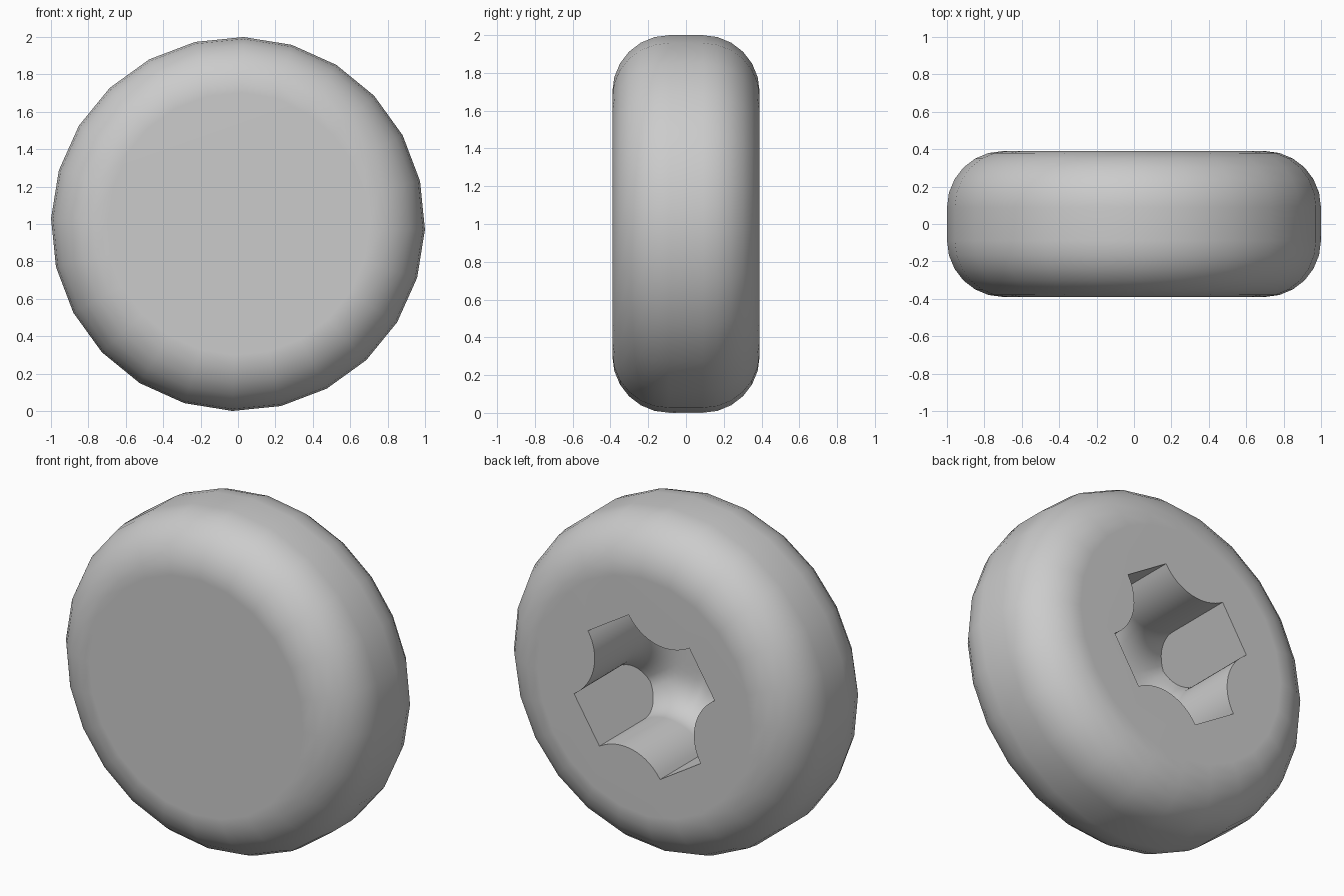
import bpy
import bmesh
from math import sin, cos, pi, radians, sqrt, atan2
from mathutils import Matrix, Vector

cube = bpy.data.objects.get("Cube")
if cube:
    bpy.data.objects.remove(cube)

SIDES = 24
HALF = 0.39                  # half thickness of the disc
ROUND = 0.3                  # rim rounding
ARM, ARM_HALF = 0.445, 0.157  # socket arm length and half width
BULGE = ARM - ARM_HALF
WALL, FILLET, BLEND = 0.42, 0.18, 0.2

grey = bpy.data.materials.new("plain grey")
grey.use_nodes = True
colour = (0.6, 0.6, 0.6, 1)
grey.diffuse_color = colour
grey.node_tree.nodes["Principled BSDF"].inputs["Base Color"].default_value = colour


def make_object(name, bm):
    bmesh.ops.recalc_face_normals(bm, faces=bm.faces)
    mesh = bpy.data.meshes.new(name)
    bm.to_mesh(mesh)
    bm.free()
    mesh.materials.append(grey)
    ob = bpy.data.objects.new(name, mesh)
    bpy.context.collection.objects.link(ob)
    return ob


def bridge(bm, a, b, closed):
    n = len(a)
    for i in range(n if closed else n - 1):
        j = (i + 1) % n
        bm.faces.new((a[i], a[j], b[j], b[i]))


# Disc with a rounded rim, turned around the y axis
bm = bmesh.new()
steps = 6
corner = [(1 - ROUND + ROUND * sin(t), HALF - ROUND + ROUND * cos(t))
          for t in (pi / 2 * i / steps for i in range(steps + 1))]
profile = [(r, -y) for r, y in corner] + corner[::-1]
rings = []
for r, y in profile:
    angles = [radians(-1.7) + 2 * pi * k / SIDES for k in range(SIDES)]
    rings.append([bm.verts.new((r * cos(a), y, 1 + r * sin(a))) for a in angles])
for a, b in zip(rings, rings[1:]):
    bridge(bm, a, b, True)
bm.faces.new(rings[0])
bm.faces.new(rings[-1])
disc = make_object("disc", bm)


def depth(rho):
    s = min((rho - BULGE) / BLEND, 1)
    return WALL + FILLET * sqrt(max(0, 1 - (1 - s) ** 2))


# Cross-shaped socket cutter: four mirrored quarters with rounded bottoms
bm = bmesh.new()
cols, rows = 16, 10
for su in (1, -1):
    for sv in (1, -1):
        columns = []
        for i in range(cols + 1):
            t = pi / 2 * i / cols
            reach = ARM / max(cos(t), sin(t))
            points = [(BULGE, -0.1)]
            for k in range(rows + 1):
                rho = BULGE + (reach - BULGE) * (k / rows) ** 2
                points.append((rho, depth(rho)))
            columns.append([bm.verts.new((su * (ARM - p * sin(t)),
                                          sv * (ARM - p * cos(t)), d))
                            for p, d in points])
        for a, b in zip(columns, columns[1:]):
            bridge(bm, a, b, False)
bmesh.ops.remove_doubles(bm, verts=bm.verts, dist=1e-5)


def cap(verts, key):
    bm.faces.new(sorted(verts, key=key))


cap([v for v in bm.verts if v.co.z < 0], lambda v: atan2(v.co.y, v.co.x))
for d in (Vector((1, 0, 0)), Vector((-1, 0, 0)), Vector((0, 1, 0)), Vector((0, -1, 0))):
    side = d.cross(Vector((0, 0, 1)))
    cap([v for v in bm.verts if v.co.dot(d) > ARM - 1e-4],
        lambda v: atan2(v.co.z - 0.2, v.co.dot(side)))

# Lay the cutter on the back face with its arms turned
bm.transform(Matrix.Translation((0, HALF, 1)) @ Matrix.Rotation(radians(-58), 4, 'Y')
             @ Matrix.Rotation(radians(90), 4, 'X'))
cutter = make_object("socket_cutter", bm)
cutter.hide_render = True

# Cut the socket, then shade with sharp edges kept
bpy.context.view_layer.objects.active = disc
disc.select_set(True)
cut = disc.modifiers.new("socket", 'BOOLEAN')
cut.operation = 'DIFFERENCE'
cut.solver = 'EXACT'
cut.object = cutter
bpy.ops.object.modifier_apply(modifier=cut.name)
bpy.data.objects.remove(cutter)
bpy.ops.object.shade_smooth_by_angle(angle=radians(35))
normals = disc.modifiers.new("even shading", 'WEIGHTED_NORMAL')
normals.keep_sharp = True
